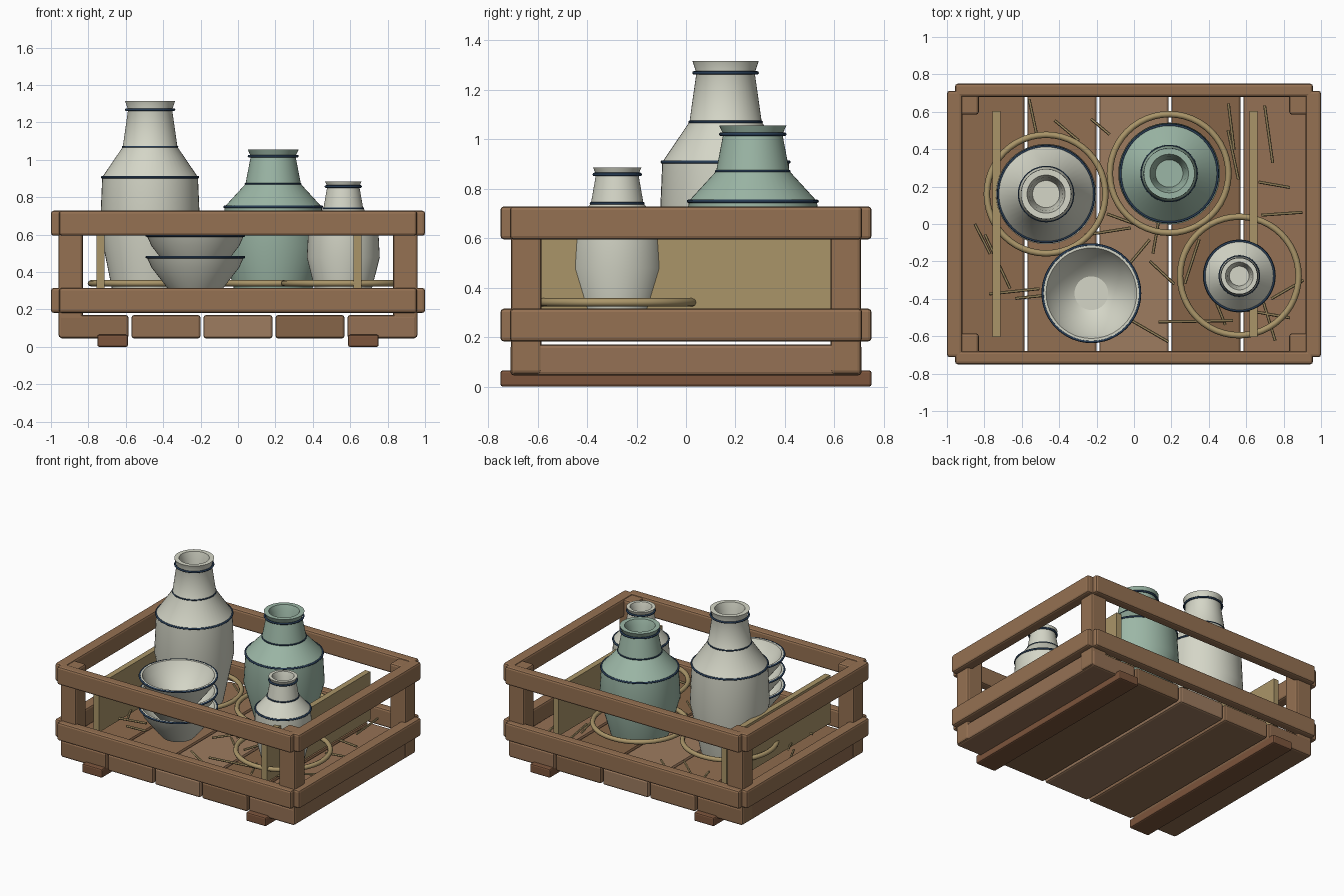
import bpy, bmesh, math, random
from mathutils import Vector

if "Cube" in bpy.data.objects:
    bpy.data.objects.remove(bpy.data.objects["Cube"])

random.seed(4)


def material(name, rgb):
    m = bpy.data.materials.new(name)
    m.diffuse_color = (*rgb, 1)
    m.use_nodes = True
    m.node_tree.nodes["Principled BSDF"].inputs["Base Color"].default_value = m.diffuse_color
    return m


RAIL = material("rail_wood", (0.30, 0.165, 0.085))
PLANKS = [material("plank_wood_%d" % i, c) for i, c in enumerate(
    [(0.27, 0.145, 0.075), (0.29, 0.16, 0.085), (0.34, 0.20, 0.115),
     (0.24, 0.13, 0.065), (0.30, 0.165, 0.09)])]
SKID = material("skid_wood", (0.20, 0.09, 0.045))
STRAW = material("straw", (0.40, 0.30, 0.14))
CREAM = material("cream_glaze", (0.66, 0.67, 0.57))
TEAL = material("teal_glaze", (0.33, 0.47, 0.38))
NAVY = material("navy_band", (0.02, 0.045, 0.09))


def finish(bm, name, mat, smooth=None):
    me = bpy.data.meshes.new(name)
    bmesh.ops.recalc_face_normals(bm, faces=bm.faces)
    bm.to_mesh(me)
    bm.free()
    ob = bpy.data.objects.new(name, me)
    bpy.context.collection.objects.link(ob)
    me.materials.append(mat)
    if smooth:
        bpy.ops.object.select_all(action='DESELECT')
        ob.select_set(True)
        bpy.context.view_layer.objects.active = ob
        bpy.ops.object.shade_smooth_by_angle(angle=math.radians(smooth))
    return ob


def board(name, x, y, z, mat, bevel=0.014):
    """Bevelled box from (min, max) ranges."""
    bm = bmesh.new()
    bmesh.ops.create_cube(bm, size=1)
    for v in bm.verts:
        v.co = [(r[0] + r[1]) / 2 + c * (r[1] - r[0]) for c, r in zip(v.co, (x, y, z))]
    ob = finish(bm, name, mat)
    if bevel:
        mod = ob.modifiers.new("bevel", 'BEVEL')
        mod.width = bevel
        mod.segments = 2
    return ob


def lathe(name, profile, loc, mat, n=48):
    """Revolve (radius, height) points; both ends are capped."""
    bm = bmesh.new()
    rings = [[bm.verts.new((loc[0] + r * math.cos(2 * math.pi * i / n),
                            loc[1] + r * math.sin(2 * math.pi * i / n),
                            loc[2] + z)) for i in range(n)] for r, z in profile]
    for a, b in zip(rings, rings[1:]):
        for i in range(n):
            j = (i + 1) % n
            bm.faces.new((a[i], a[j], b[j], b[i]))
    bm.faces.new(rings[0])
    bm.faces.new(rings[-1])
    return finish(bm, name, mat, 30)


def ring(name, loc, major, minor, mat):
    bpy.ops.mesh.primitive_torus_add(location=loc, major_radius=major, minor_radius=minor,
                                     major_segments=48, minor_segments=8)
    ob = bpy.context.object
    ob.name = name
    ob.data.materials.append(mat)
    bpy.ops.object.shade_smooth_by_angle(angle=math.radians(60))


# floor planks and skids
for i, mat in enumerate(PLANKS):
    cx = (i - 2) * 0.385
    board("floor_plank_%d" % i, (cx - 0.185, cx + 0.185), (-0.71, 0.71), (0.045, 0.17), mat)
for s in (-1, 1):
    board("bottom_skid", (s * 0.67 - 0.082, s * 0.67 + 0.082), (-0.75, 0.75), (0, 0.065), SKID, 0.01)


def span(s, a, b):
    return tuple(sorted((s * a, s * b)))


# corner posts and two tiers of rails
for s in (-1, 1):
    for t in (-1, 1):
        board("corner_post", span(s, 0.83, 0.96), span(t, 0.585, 0.708), (0.05, 0.72), RAIL)
    for tier, z in (("lower", (0.182, 0.315)), ("upper", (0.595, 0.728))):
        board(tier + "_long_rail", (-0.957, 0.957), span(s, 0.68, 0.75), z, RAIL)
        board(tier + "_end_rail", span(s, 0.918, 1.0), (-0.712, 0.712), z, RAIL)

# straw-coloured dividers
for cx in (-0.735, 0.638):
    board("divider_board", (cx - 0.021, cx + 0.021), (-0.605, 0.605), (0.25, 0.605), STRAW, 0)

# vases: base position, top height, body radius
BASE = 0.27
SHAPE = [(0.73, 0), (1.0, 0.34), (0.955, 0.61), (0.545, 0.765), (0.44, 0.955), (0.5, 1.0)]
for name, x, y, top, R, mat in (("tall_vase", -0.47, 0.16, 1.315, 0.268, CREAM),
                                ("teal_vase", 0.188, 0.27, 1.055, 0.272, TEAL),
                                ("small_vase", 0.563, -0.278, 0.885, 0.195, CREAM)):
    h = top - BASE
    outer = [(r * R, z * h) for r, z in SHAPE]
    inner = [(0.38 * R, h), (0.33 * R, 0.95 * h), (0.27 * R, 0.82 * h)]
    lathe(name, outer + inner, (x, y, BASE), mat)
    for (r, z), dr, minor in zip(outer[2:5], (0.0, 0.0, 0.01), (0.007, 0.005, 0.007)):
        ring(name + "_band", (x, y, BASE + z), r + dr * R / 0.27, minor, NAVY)
    ring(name + "_straw_ring", (x, y, 0.34), 0.317, 0.017, STRAW)

# stack of three bowls
BOWL = [(0.11, 0), (0.15, 0.045), (0.235, 0.155), (0.262, 0.215),
        (0.242, 0.215), (0.215, 0.16), (0.13, 0.06), (0.09, 0.035)]
for i in range(3):
    z = BASE + 0.115 * i
    lathe("bowl_%d" % i, BOWL, (-0.228, -0.37, z), CREAM)
    ring("bowl_rim_band_%d" % i, (-0.228, -0.37, z + 0.21), 0.26, 0.007, NAVY)

# loose straw: centre x, centre y, length, angle in degrees
STRAWS = [(-.54, .57, .2, -78), (-.36, .5, .17, -40), (-.18, .52, .13, -40), (.52, .52, .25, 97),
          (.72, .48, .31, -82), (.75, .21, .17, -10), (.79, .055, .22, 4), (-.81, -.08, .18, -63),
          (-.73, -.2, .32, -65), (-.64, -.36, .27, 6), (-.56, -.39, .15, 6), (.15, -.26, .18, -43),
          (.33, -.52, .4, 1), (.08, -.57, .24, -30), (.71, -.48, .25, -10), (.46, -.47, .15, 112),
          (-.14, -.04, .25, 9), (.02, -.16, .2, 50), (.31, -.2, .25, 72), (.53, .37, .27, 102),
          (.72, -.51, .24, 107), (.82, -.35, .2, 30), (-.05, .02, .2, -20), (.12, -.05, .22, 80)]
for x, y, length, a in STRAWS:
    bm = bmesh.new()
    bmesh.ops.create_cone(bm, cap_ends=True, segments=6, radius1=0.008, radius2=0.008, depth=length)
    ob = finish(bm, "loose_straw", STRAW)
    ob.location = (x, y, random.uniform(0.22, 0.28))
    ob.rotation_euler = (0, math.pi / 2 + random.uniform(-.08, .08), math.radians(a))
